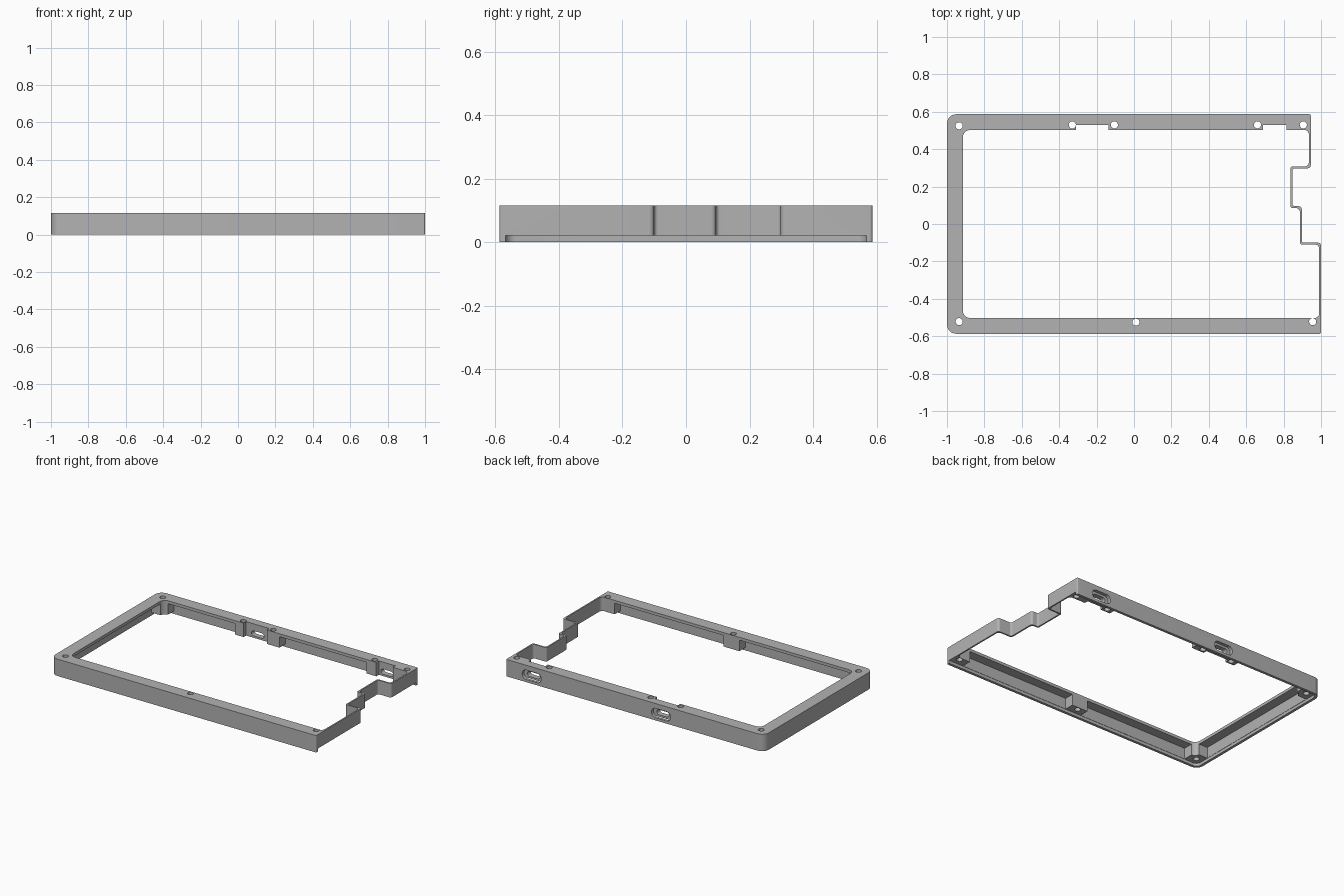
import bpy, bmesh
from math import pi
from mathutils import Vector, Matrix

if "Cube" in bpy.data.objects:
    bpy.data.objects.remove(bpy.data.objects["Cube"])

HEIGHT, LIP, FLANGE = 0.115, 0.02, 0.095   # total height, base recess, flange underside
Y = 0.587                                  # half depth

grey = bpy.data.materials.new("plain grey")
grey.use_nodes = True
colour = (0.45, 0.45, 0.45, 1)
grey.diffuse_color = colour
grey.node_tree.nodes["Principled BSDF"].inputs["Base Color"].default_value = colour


def rounded(corners, steps=8):
    """Round each (x, y, radius) corner of a polygon."""
    pts = []
    for i, (x, y, r) in enumerate(corners):
        p = Vector((x, y))
        a = (Vector(corners[i - 1][:2]) - p).normalized() * r
        b = (Vector(corners[(i + 1) % len(corners)][:2]) - p).normalized() * r
        if r == 0:
            pts.append(p)
            continue
        c = p + a + b
        for k in range(steps + 1):
            t = k / steps * pi / 2
            pts.append(c - b * Matrix.Rotation(t, 2)[0][0] - a * Matrix.Rotation(t, 2)[1][0])
    return pts


def prism(name, pts, lo, hi, upright=False):
    """Extrude a 2D outline along z, or along y when upright."""
    bm = bmesh.new()
    place = (lambda p: (p.x, lo, p.y)) if upright else (lambda p: (p.x, p.y, lo))
    face = bm.faces.new([bm.verts.new(place(p)) for p in pts])
    top = bmesh.ops.extrude_face_region(bm, geom=[face])["geom"]
    shift = (0, hi - lo, 0) if upright else (0, 0, hi - lo)
    bmesh.ops.translate(bm, vec=shift, verts=[v for v in top if isinstance(v, bmesh.types.BMVert)])
    bmesh.ops.recalc_face_normals(bm, faces=bm.faces)
    mesh = bpy.data.meshes.new(name)
    bm.to_mesh(mesh)
    bm.free()
    mesh.materials.append(grey)
    obj = bpy.data.objects.new(name, mesh)
    bpy.context.collection.objects.link(obj)
    return obj


def rect(x0, x1, y0, y1, r=0.0):
    return rounded([(x0, y0, r), (x1, y0, r), (x1, y1, r), (x0, y1, r)])


def outline(left, y, inset, r_left, r_in, r_out, r_end):
    """Frame plan: straight on three sides, stepped on the right."""
    i = inset
    return rounded([
        (left, -y, r_left), (1 - i, -y, r_end), (1 - i, -0.1 - i, r_out),
        (0.897 - i, -0.1 - i, r_in), (0.897 - i, 0.095 - i, r_out),
        (0.847 - i, 0.095 - i, r_in), (0.847 - i, 0.298 + i, r_in),
        (0.945 - i, 0.298 + i, r_out), (0.945 - i, y, r_end), (left, y, r_left)])


def boolean(target, tool, operation="DIFFERENCE"):
    tool.hide_render = True
    mod = target.modifiers.new(operation.lower(), "BOOLEAN")
    mod.operation, mod.solver, mod.object = operation, "EXACT", tool
    bpy.context.view_layer.objects.active = target
    bpy.ops.object.modifier_apply(modifier=mod.name)
    bpy.data.objects.remove(tool)


# Outer shell, hollowed below the flange
frame = prism("case_frame", outline(-1, Y, 0, 0.05, 0.012, 0.016, 0.008), 0, HEIGHT)
boolean(frame, prism("base_recess", rect(-0.982, 1.2, -0.569, 0.569, 0.033), -0.1, LIP))
boolean(frame, prism("cavity", outline(-0.98, 0.567, 0.012, 0.031, 0.012, 0.012, 0), 0.01, FLANGE))

# Screw bosses and thick walls behind the ports
ports = [(-0.31, -0.135), (0.69, 0.815)]
screws = [(-0.935, 0.525), (-0.935, -0.522), (0.01, -0.525), (0.955, -0.522),
          (-0.33, 0.53), (-0.105, 0.53), (0.66, 0.53), (0.905, 0.53)]
spans = [(-0.98, -0.88), (-0.98, -0.88), (-0.05, 0.07), (0.89, 0.994),
         (-0.375, -0.3), (-0.145, -0.04), (0.615, 0.7), (0.805, 0.94)]
for (sx, sy), (x0, x1) in zip(screws, spans):
    y0, y1 = (0.47, 0.572) if sy > 0 else (-0.572, -0.47)
    boolean(frame, prism("boss", rect(x0, x1, y0, y1), LIP, 0.105), "UNION")
for x0, x1 in ports:
    boolean(frame, prism("port_wall", rect(x0 - 0.02, x1 + 0.02, 0.49, 0.574), LIP, 0.107), "UNION")

# Main opening through the top
boolean(frame, prism("opening", outline(-0.915, 0.503, 0.01, 0.04, 0.012, 0.022, 0.025), -0.1, 0.2))

# Screw holes
for sx, sy in screws:
    boolean(frame, prism("hole", rect(sx - 0.019, sx + 0.019, sy - 0.019, sy + 0.019, 0.0189), -0.1, 0.2))

# Ports: inner notch, outer recess and slot
for x0, x1 in ports:
    cx, cz = (x0 + x1) / 2, 0.05
    boolean(frame, prism("notch", rect(x0, x1, 0.45, 0.53), -0.1, 0.2))
    for w, h, depth in ((0.072, 0.032, 0.565), (0.047, 0.017, 0.4)):
        slot = rect(cx - w, cx + w, cz - h, cz + h, h * 0.99)
        boolean(frame, prism("slot", slot, depth, 0.7, upright=True))

# Smooth the rounded corners only
bpy.ops.object.select_all(action="DESELECT")
frame.select_set(True)
bpy.context.view_layer.objects.active = frame
bpy.ops.object.shade_smooth_by_angle(angle=pi / 6)
